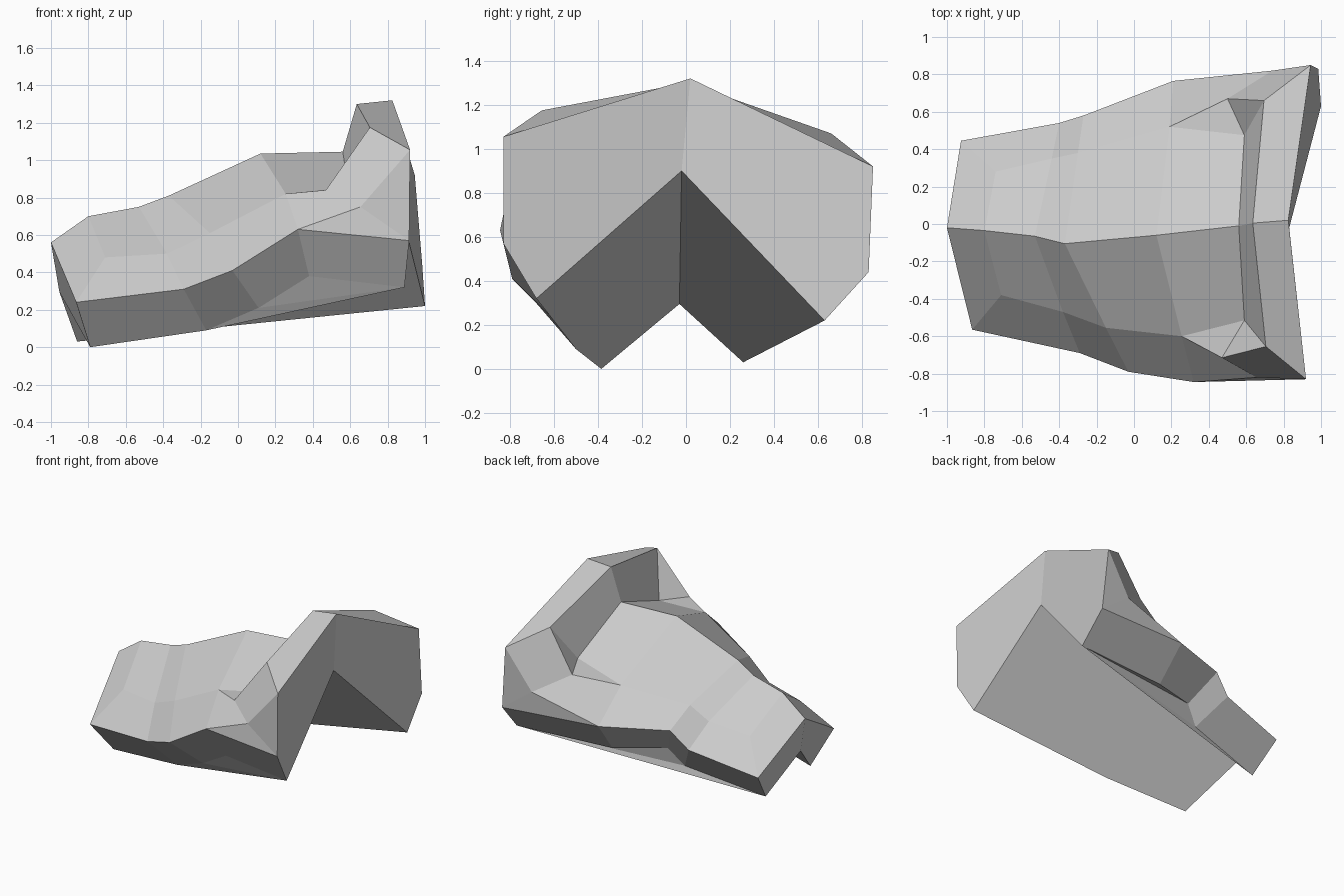
import bpy
import bmesh

cube = bpy.data.objects.get("Cube")
if cube:
    bpy.data.objects.remove(cube, do_unlink=True)

grey = bpy.data.materials.new("plain grey")
grey.use_nodes = True
colour = (0.6, 0.6, 0.6, 1.0)
grey.diffuse_color = colour
grey.node_tree.nodes["Principled BSDF"].inputs["Base Color"].default_value = colour

bm = bmesh.new()


def row(points):
    return [bm.verts.new(p) for p in points]


def face(*verts):
    bm.faces.new(verts)


# Centre line: ridge along the top, and the two ends of the hollow below
ridge = row([(-1, -.02, .56), (-.8, -.035, .70), (-.53, -.065, .75), (-.37, -.105, .81),
             (.12, -.06, 1.035), (.56, -.01, 1.045), (.635, .005, 1.30), (.825, .02, 1.32)])
hollow = row([(-.955, -.03, .295), (.83, -.02, .90)])

# Each side: crease halfway down, outer rim, lower rim, collar corners
# (collar = inner foot, outer foot, inner top, outer top, outer base)
front = dict(
    crease=[(-.71, -.38, .48), (-.38, -.47, .50), (-.15, -.555, .61), (.255, -.60, .82)],
    rim=[(-.865, -.565, .24), (-.29, -.69, .31), (-.03, -.79, .41), (.32, -.845, .63), (.915, -.83, .57)],
    lower=[(-.79, -.385, 0), (-.17, -.50, .09), (.11, -.585, .21), (.38, -.69, .38), (.89, -.68, .32)],
    collar=[(.59, -.515, .855), (.47, -.715, .84), (.705, -.655, 1.175), (.92, -.83, 1.055), (.655, -.82, .75)],
    straight_from=1)
back = dict(
    crease=[(-.74, .28, .47), (-.44, .35, .53), (-.3, .38, .63), (.19, .52, .705)],
    rim=[(-.925, .445, .26), (-.4, .54, .37), (-.27, .58, .50), (.21, .765, .475), (.985, .83, .44)],
    lower=[(-.86, .26, .03), (-.25, .37, .145), (-.14, .42, .27), (.235, .56, .225), (1, .63, .22)],
    collar=[(.59, .475, .79), (.50, .67, .76), (.695, .66, 1.07), (.945, .85, .92), (.74, .82, .62)],
    straight_from=0)


def build_side(side):
    crease, rim, lower = (row(side[k]) for k in ("crease", "rim", "lower"))
    in_foot, out_foot, in_top, out_top, base = row(side["collar"])
    upper = crease + [in_foot]

    # Upper slope, ridge to crease
    face(ridge[0], ridge[1], crease[0], rim[0])
    for i in range(4):
        face(ridge[i + 1], ridge[i + 2], upper[i + 1], upper[i])

    # Lower slope, crease to rim
    for i in range(3):
        face(crease[i], crease[i + 1], rim[i + 1], rim[i])

    # Raised collar
    face(ridge[5], ridge[6], in_top, in_foot)
    face(ridge[6], ridge[7], out_top, in_top)
    face(crease[3], in_foot, out_foot)
    face(out_foot, in_foot, in_top)
    face(crease[3], out_foot, base, rim[3])
    face(out_foot, in_top, out_top, base)
    face(base, out_top, rim[4])
    face(rim[3], base, rim[4])

    # Skirt below the rim
    for i in range(4):
        face(rim[i], rim[i + 1], lower[i + 1], lower[i])

    # Hollow underside with a straight edge, and the facets up to the lower rim
    s = side["straight_from"]
    face(hollow[0], *lower[:s + 1], lower[4], hollow[1])
    for i in range(s, 3):
        face(lower[i], lower[i + 1], lower[4])

    # End walls
    face(ridge[0], rim[0], lower[0], hollow[0])
    face(ridge[7], out_top, rim[4], lower[4], hollow[1])


build_side(front)
build_side(back)
bmesh.ops.recalc_face_normals(bm, faces=bm.faces)

mesh = bpy.data.meshes.new("ridged_shell")
bm.to_mesh(mesh)
bm.free()
mesh.materials.append(grey)
shell = bpy.data.objects.new("ridged_shell", mesh)
bpy.context.collection.objects.link(shell)
